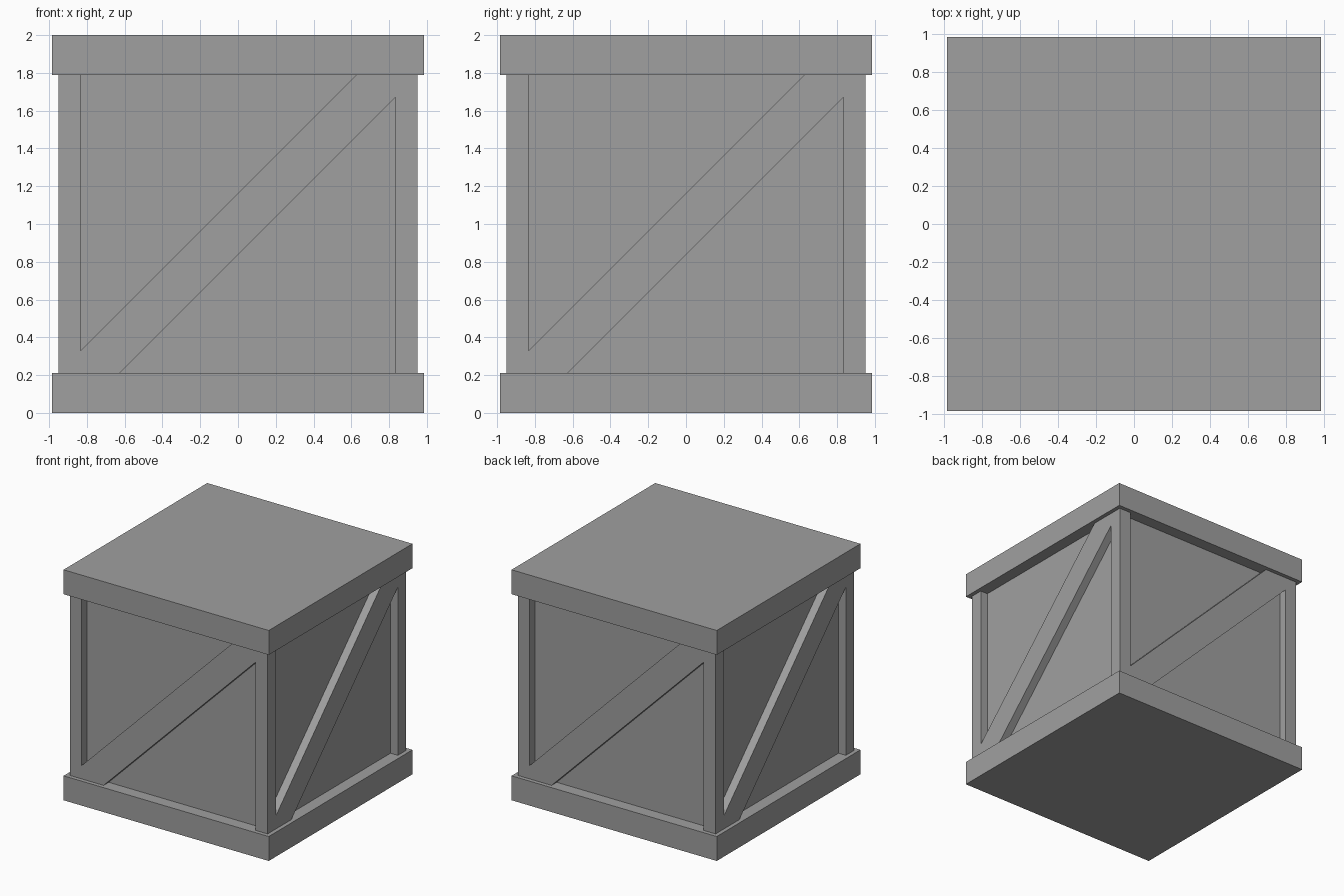
import bpy, bmesh, math
from mathutils import Matrix, Vector

cube = bpy.data.objects.get("Cube")
if cube:
    bpy.data.objects.remove(cube, do_unlink=True)

HALF_BAND = 0.985    # half width of the top and bottom bands
HALF_FRAME = 0.95    # half width across the framed sides
PANEL = 0.88         # distance of the recessed panels from the centre
POST = 0.835         # inner edge of the corner posts
BAND = 0.212         # band height

grey = bpy.data.materials.new("crate_grey")
grey.use_nodes = True
grey.diffuse_color = (0.35, 0.35, 0.35, 1)
bsdf = next(n for n in grey.node_tree.nodes if n.type == "BSDF_PRINCIPLED")
bsdf.inputs["Base Color"].default_value = grey.diffuse_color
bsdf.inputs["Roughness"].default_value = 0.8


def add_object(name, bm):
    bmesh.ops.recalc_face_normals(bm, faces=bm.faces)
    mesh = bpy.data.meshes.new(name)
    bm.to_mesh(mesh)
    bm.free()
    mesh.materials.append(grey)
    obj = bpy.data.objects.new(name, mesh)
    bpy.context.collection.objects.link(obj)
    return obj


def add_box(name, half, low, high):
    bm = bmesh.new()
    size = Matrix.Diagonal((2 * half, 2 * half, high - low, 1))
    place = Matrix.Translation((0, 0, (low + high) / 2))
    bmesh.ops.create_cube(bm, size=1, matrix=place @ size)
    return add_object(name, bm)


# Top and bottom bands
add_box("bottom_band", HALF_BAND, 0, BAND)
add_box("top_band", HALF_BAND, 2 - BAND, 2)

# Crate body, later cut so that posts and diagonal braces stand proud
body = add_box("framed_body", HALF_FRAME, 0.1, 1.9)

# Triangular recesses either side of each brace, reaching behind the bands
bm = bmesh.new()
low, high = 0.328, 1.83
triangle = [(-POST, low), (-POST, high), (high - low - POST, high)]
for side in range(4):
    turn = Matrix.Rotation(side * math.pi / 2, 4, "Z")
    for flip in (1, -1):
        corners = [turn @ Vector((x * flip, -PANEL, 1 + (z - 1) * flip))
                   for x, z in triangle]
        face = bm.faces.new([bm.verts.new(c) for c in corners])
        prism = bmesh.ops.extrude_face_region(bm, geom=[face])["geom"]
        bmesh.ops.translate(bm, vec=turn @ Vector((0, -0.2, 0)),
                            verts=[v for v in prism if isinstance(v, bmesh.types.BMVert)])
cutter = add_object("recess_cutter", bm)
cutter.hide_render = True

cut = body.modifiers.new("recesses", "BOOLEAN")
cut.operation = "DIFFERENCE"
cut.solver = "EXACT"
cut.object = cutter
bpy.context.view_layer.objects.active = body
bpy.ops.object.modifier_apply(modifier=cut.name)
bpy.data.objects.remove(cutter, do_unlink=True)
